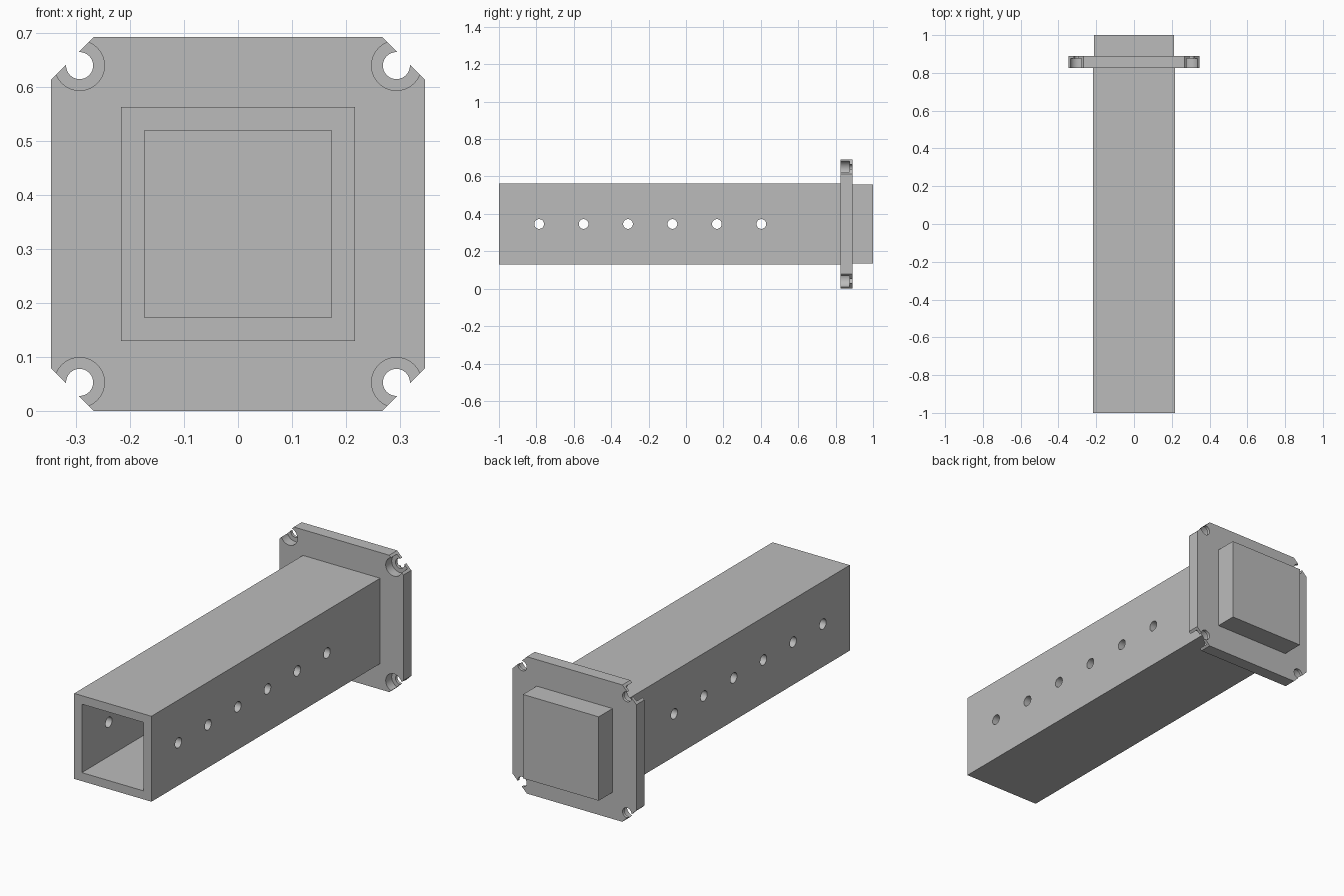
import bpy
import math
from mathutils import Vector

if "Cube" in bpy.data.objects:
    bpy.data.objects.remove(bpy.data.objects["Cube"])

# Single plain metal colour
metal = bpy.data.materials.new("grey_metal")
metal.use_nodes = True
GREY = (0.5, 0.5, 0.5, 1)
metal.diffuse_color = GREY
metal.node_tree.nodes["Principled BSDF"].inputs["Base Color"].default_value = GREY

MID = 0.346          # height of the centre line
PLATE_FRONT, PLATE_BACK = 0.827, 0.89


def prism(name, outline, y0, y1):
    """Extrude an (x, z) outline, centred on the centre line, from y0 to y1."""
    n = len(outline)
    verts = [(x, y, z + MID) for y in (y0, y1) for x, z in outline]
    faces = [tuple(range(n)), tuple(reversed(range(n, 2 * n)))]
    faces += [(i, i + n, (i + 1) % n + n, (i + 1) % n) for i in range(n)]
    mesh = bpy.data.meshes.new(name)
    mesh.from_pydata(verts, [], faces)
    mesh.materials.append(metal)
    obj = bpy.data.objects.new(name, mesh)
    bpy.context.collection.objects.link(obj)
    return obj


def square(h):
    return [(-h, -h), (h, -h), (h, h), (-h, h)]


def cylinder(name, radius, centre, length, axis):
    rot = Vector((0, 0, 1)).rotation_difference(Vector(axis)).to_euler()
    bpy.ops.mesh.primitive_cylinder_add(vertices=48, radius=radius, depth=length,
                                        location=centre, rotation=rot)
    obj = bpy.context.object
    obj.name = name
    obj.data.materials.append(metal)
    return obj


def cut(target, cutters):
    """Subtract every cutter, apply the result and drop the cutters."""
    for cutter in cutters:
        cutter.hide_render = True
        mod = target.modifiers.new("cut", 'BOOLEAN')
        mod.operation, mod.solver, mod.object = 'DIFFERENCE', 'EXACT', cutter
        bpy.ops.object.select_all(action='DESELECT')
        bpy.context.view_layer.objects.active = target
        target.select_set(True)
        bpy.ops.object.modifier_apply(modifier=mod.name)
        bpy.data.objects.remove(cutter)


# Square tube, open at the front, with a row of cross holes
tube = prism("square_tube", square(0.216), -1, PLATE_FRONT)
cavity = prism("cavity_cutter", square(0.173), -1.1, PLATE_FRONT + 0.1)
holes = [cylinder("hole_cutter", 0.026, (0, -0.785 + 0.2375 * i, MID), 1, (1, 0, 0))
         for i in range(6)]
cut(tube, [cavity] + holes)

# Flange plate with clipped corners and open counterbored bolt holes
E, C = 0.346, 0.267
plate = prism("flange_plate", [(-C, -E), (C, -E), (E, -C), (E, C),
                               (C, E), (-C, E), (-E, C), (-E, -C)],
              PLATE_FRONT, PLATE_BACK)
bolts = []
for sx in (-1, 1):
    for sz in (-1, 1):
        x, z = sx * 0.293, MID + sz * 0.293
        bolts.append(cylinder("bolt_cutter", 0.025, (x, 0.86, z), 0.3, (0, 1, 0)))
        bolts.append(cylinder("counterbore_cutter", 0.046, (x, 0.775, z), 0.2, (0, 1, 0)))
cut(plate, bolts)

# Square boss behind the plate
boss = prism("rear_boss", square(0.212), PLATE_BACK, 1)

for obj in (tube, plate, boss):
    bpy.ops.object.select_all(action='DESELECT')
    bpy.context.view_layer.objects.active = obj
    obj.select_set(True)
    bpy.ops.object.shade_smooth_by_angle(angle=math.radians(30))
